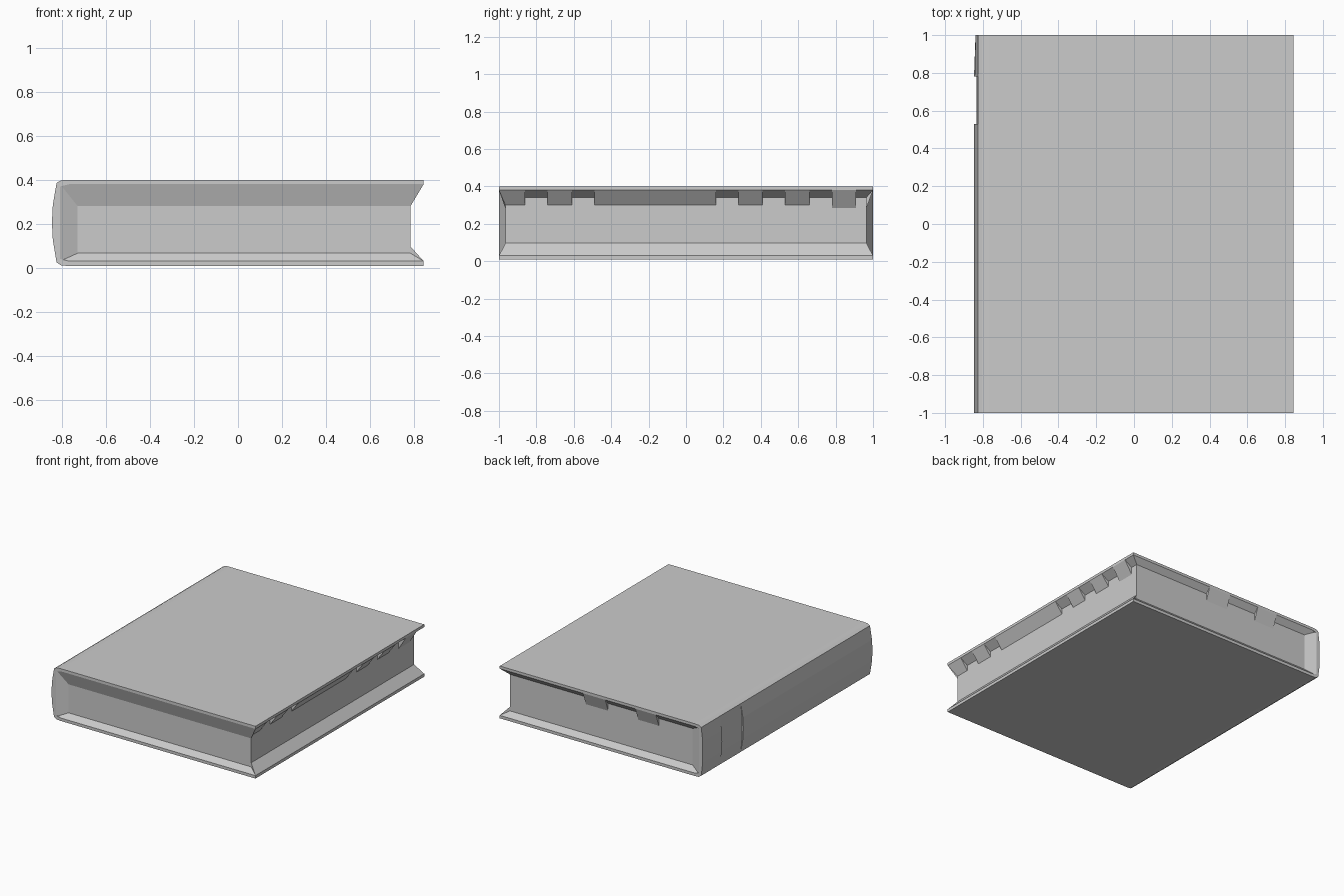
import bpy, bmesh

if "Cube" in bpy.data.objects:
    bpy.data.objects.remove(bpy.data.objects["Cube"])

TIP, PAGE = 0.845, 0.785        # cover and page limits on the fore edge
END, PEND = 1.0, 0.965          # cover and page limits at head and tail
HINGE, GUT = -0.81, -0.73       # spine inner edge and start of the pages
BOT, TOP, LO, HI = 0.008, 0.40, 0.03, 0.38


def finish(name, bm):
    bmesh.ops.recalc_face_normals(bm, faces=bm.faces[:])
    me = bpy.data.meshes.new(name)
    bm.to_mesh(me)
    bm.free()
    ob = bpy.data.objects.new(name, me)
    bpy.context.collection.objects.link(ob)
    return ob


def prism(name, lower, upper):
    """Solid between two matching outlines of 3D points."""
    bm = bmesh.new()
    a = [bm.verts.new(p) for p in lower]
    b = [bm.verts.new(p) for p in upper]
    bm.faces.new(a)
    bm.faces.new(b[::-1])
    for i in range(len(a)):
        j = (i + 1) % len(a)
        bm.faces.new((a[i], a[j], b[j], b[i]))
    return finish(name, bm)


def rect(x0, x1, y, z):
    return [(x0, -y, z), (x1, -y, z), (x1, y, z), (x0, y, z)]


def fore_wedge(name, y0, y1, z_out, z_in, m0=0, m1=0):
    """Sloped strip under a cover on the fore edge; m0, m1 mitre the tips."""
    prism(name,
          [(TIP, y0 - m0, z_out), (PAGE, y0, z_out), (PAGE, y0, z_in)],
          [(TIP, y1 + m1, z_out), (PAGE, y1, z_out), (PAGE, y1, z_in)])


def end_wedge(name, side, x0, x1, z_out, z_in, m0=0.0, m1=0.0):
    """Sloped strip under a cover at the head (side=1) or tail (side=-1)."""
    prism(name,
          [(x0 - m0, side * END, z_out), (x0, side * PEND, z_out), (x0, side * PEND, z_in)],
          [(x1 + m1, side * END, z_out), (x1, side * PEND, z_out), (x1, side * PEND, z_in)])


# page block
prism("page_block", rect(HINGE, PAGE, PEND, LO), rect(HINGE, PAGE, PEND, HI))

# cover boards
prism("bottom_cover", rect(-0.77, TIP, END, BOT), rect(-0.77, TIP, END, LO))
prism("top_cover", rect(-0.77, TIP, END, HI), rect(-0.77, TIP, END, TOP))

# bevelled undersides of the covers
prism("top_lining", rect(GUT, PAGE, PEND, 0.34), rect(HINGE, TIP, END, HI))
prism("bottom_lining", rect(HINGE, TIP, END, LO), rect(GUT, PAGE, PEND, 0.066))

# deeper strips along the tail and lower fore edge
end_wedge("tail_strip", -1, GUT, PAGE, HI, 0.28, 0.08, 0.06)
fore_wedge("lower_fore_strip", -PEND, PEND, LO, 0.097, 0.035, 0.035)

# stepped tabs on the upper fore edge and head
tabs = [(-PEND, -0.86, 0.30), (-0.74, -0.61, 0.30), (-0.49, 0.16, 0.30),
        (0.28, 0.41, 0.30), (0.53, 0.66, 0.30), (0.78, 0.91, 0.285)]
for i, (y0, y1, z) in enumerate(tabs):
    fore_wedge(f"fore_tab_{i + 1}", y0, y1, HI, z, 0.035 if i == 0 else 0)
for i, (x0, x1) in enumerate([(-0.45, -0.28), (-0.03, 0.155)]):
    end_wedge(f"head_tab_{i + 1}", 1, x0, x1, HI, 0.285)

# inner hinge sloping from the spine to the pages
hinge = [(-0.825, -END), (HINGE, -END), (GUT, -PEND),
         (GUT, PEND), (HINGE, END), (-0.825, END)]
prism("spine_hinge", [(x, y, LO) for x, y in hinge], [(x, y, HI) for x, y in hinge])

# rounded spine, in three lengths with a shallow band near the head
spine = [(-0.77, TOP), (-0.805, 0.398), (-0.826, 0.386), (-0.843, 0.285),
         (-0.847, 0.205), (-0.843, 0.125), (-0.826, 0.024), (-0.805, 0.010),
         (-0.77, BOT), (-0.77, LO), (HINGE, 0.04), (HINGE, 0.37), (-0.77, HI)]


def section(y, shrink):
    return [(max(x, -0.847 + shrink), y, z) for x, z in spine]


for i, (y0, y1, s0, s1) in enumerate([(-END, 0.53, 0, 0),
                                      (0.53, 0.78, 0.012, 0.012),
                                      (0.78, END, 0, 0.008)]):
    prism(f"spine_{i + 1}", section(y0, s0), section(y1, s1))
